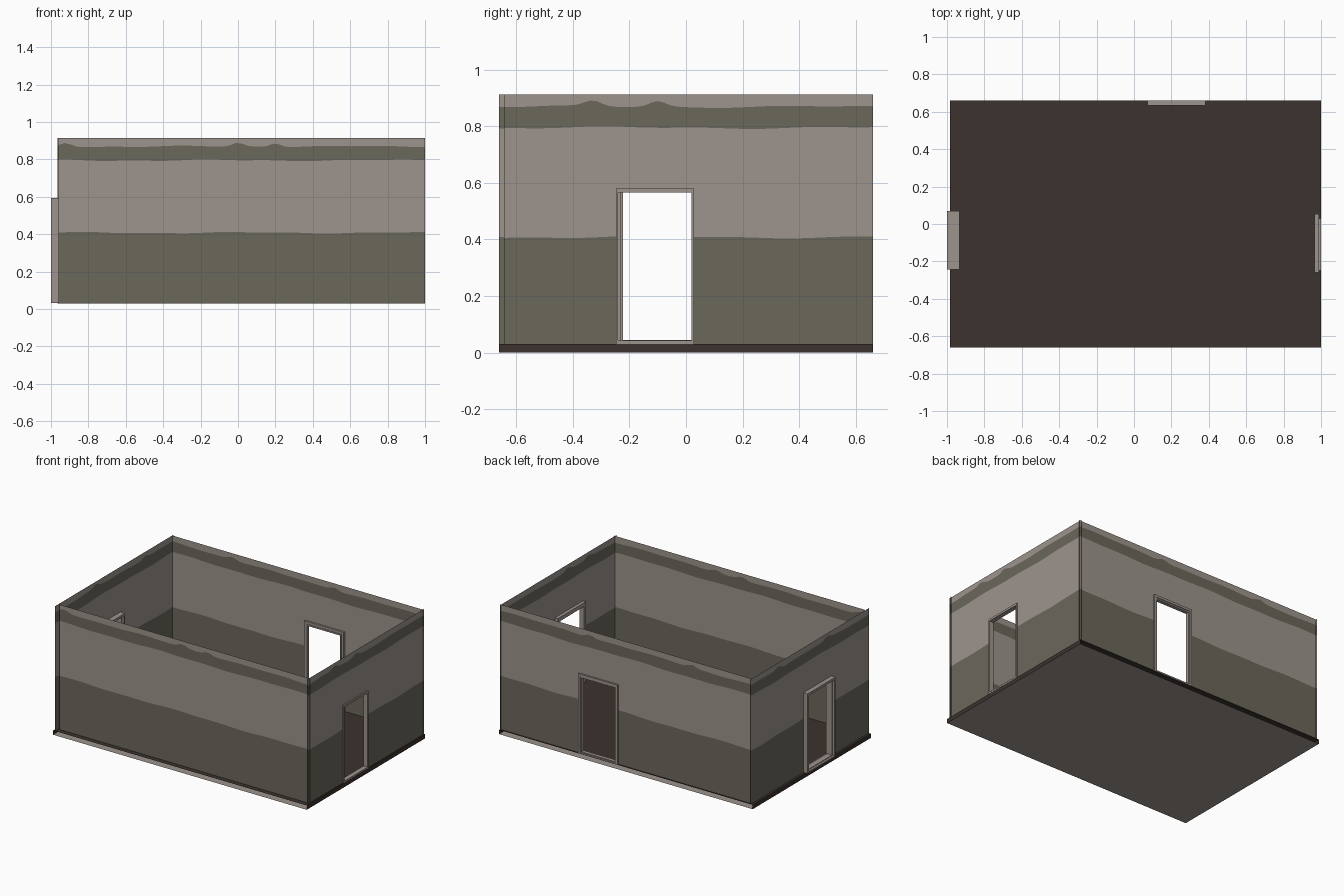
import bpy, bmesh, math, random
from mathutils import Vector

if "Cube" in bpy.data.objects:
    bpy.data.objects.remove(bpy.data.objects["Cube"])

random.seed(4)


def material(name, rgb):
    m = bpy.data.materials.new(name)
    m.diffuse_color = (*rgb, 1)
    m.use_nodes = True
    m.node_tree.nodes["Principled BSDF"].inputs["Base Color"].default_value = m.diffuse_color
    return m


PLASTER = material("pale_plaster", (0.337, 0.298, 0.266))
OLIVE = material("olive_paint", (0.147, 0.136, 0.105))
FLOOR = material("dark_floor", (0.045, 0.032, 0.026))


def finish(name, bm, mats):
    me = bpy.data.meshes.new(name)
    bm.to_mesh(me)
    bm.free()
    for m in mats:
        me.materials.append(m)
    ob = bpy.data.objects.new(name, me)
    bpy.context.collection.objects.link(ob)
    return ob


def quad(bm, pts, mat=0):
    f = bm.faces.new([bm.verts.new(p) for p in pts])
    f.material_index = mat
    return f


Z0, Z1 = 0.03, 0.913


def wavy(base, amp, phase, bumps=()):
    """Uneven hand-painted edge of a stripe."""
    def f(u):
        z = base + amp * (math.sin(7 * u + phase) + 0.6 * math.sin(17 * u + 2 * phase))
        return z + sum(0.02 * math.exp(-((u - b) / 0.04) ** 2) for b in bumps)
    return f


def wall(name, axis, pos, u0, u1, door=None, bumps=()):
    """Thin painted wall sheet along an axis, with an optional door gap."""
    bm = bmesh.new()
    ph = random.uniform(0, 6)
    edges = [lambda u: Z0, wavy(0.408, 0.003, ph), wavy(0.795, 0.003, ph + 1),
             wavy(0.869, 0.003, ph + 2, bumps), lambda u: Z1]
    n = 60
    us = [u0 + (u1 - u0) * i / n for i in range(n + 1)]
    if door:
        us = sorted(us + [door[0], door[1]])

    def point(u, z):
        return (u, pos, z) if axis == 'x' else (pos, u, z)

    for a, b in zip(us, us[1:]):
        if b - a < 1e-6:
            continue
        gap = door and door[0] < (a + b) / 2 < door[1]
        for k in range(4):
            lo, hi = edges[k], edges[k + 1]
            la, lb = lo(a), lo(b)
            if gap:
                if k == 0:
                    continue
                la, lb = max(la, door[2]), max(lb, door[2])
            quad(bm, [point(a, la), point(b, lb), point(b, hi(b)), point(a, hi(a))],
                 1 if k in (0, 2) else 0)
    bmesh.ops.remove_doubles(bm, verts=bm.verts, dist=1e-5)
    # face the sheet outwards
    bm.normal_update()
    out = Vector((0, pos, 0)) if axis == 'x' else Vector((pos, 0, 0))
    if sum(f.normal.dot(out) for f in bm.faces) < 0:
        bmesh.ops.reverse_faces(bm, faces=bm.faces)
    return finish(name, bm, [PLASTER, OLIVE])


def frame(name, axis, d0, d1, outer, inner):
    """Rectangular door ring: outer and inner are (u0, u1, z0, z1), depth d0..d1."""
    bm = bmesh.new()

    def point(u, z, d):
        return (u, d, z) if axis == 'x' else (d, u, z)

    def loop(r, d):
        a, b, lo, hi = r
        return [bm.verts.new(point(u, z, d)) for u, z in ((a, lo), (b, lo), (b, hi), (a, hi))]

    rings = [loop(outer, d0), loop(outer, d1), loop(inner, d1), loop(inner, d0)]
    for r, s in zip(rings, rings[1:] + rings[:1]):
        for i in range(4):
            j = (i + 1) % 4
            bm.faces.new((r[i], r[j], s[j], s[i]))
    bmesh.ops.recalc_face_normals(bm, faces=bm.faces)
    return finish(name, bm, [PLASTER])


# Floor slab: dark top and ends, pale underside, open along the long sides
bm = bmesh.new()
xa, xb, y = -0.984, 1.0, 0.66
quad(bm, [(xa, -y, Z0), (xb, -y, Z0), (xb, y, Z0), (xa, y, Z0)])
quad(bm, [(xb, -y, 0), (xb, y, 0), (xb, y, Z0), (xb, -y, Z0)])
quad(bm, [(xa, y, 0), (xa, -y, 0), (xa, -y, Z0), (xa, y, Z0)])
quad(bm, [(xa, y, 0), (xb, y, 0), (xb, -y, 0), (xa, -y, 0)], 1)
finish("floor_slab", bm, [FLOOR, PLASTER])

# Four walls, slightly crossing at the corners
wall("front_wall", 'x', -0.624, -0.96, 1.0, bumps=(-0.92, 0.0, 0.2))
wall("back_wall", 'x', 0.648, -0.965, 1.0, (0.085, 0.37, 0.58), bumps=(-0.5, 0.3))
wall("right_wall", 'y', 0.992, -0.643, 0.66, (-0.245, 0.026, 0.575), bumps=(-0.33, -0.1))
wall("left_wall", 'y', -0.968, -0.66, 0.66, (-0.235, 0.06, 0.58), bumps=(-0.2, 0.35))

# Door frames: a wide casing and a slimmer, deeper lining in each opening
frame("back_door_casing", 'x', 0.634, 0.66, (0.073, 0.382, 0.031, 0.594), (0.09, 0.365, 0.04, 0.577))
frame("back_door_lining", 'x', 0.63, 0.655, (0.09, 0.365, 0.031, 0.577), (0.098, 0.357, 0.045, 0.567))
frame("left_door_casing", 'y', -1.0, -0.932, (-0.243, 0.07, 0.031, 0.594), (-0.23, 0.055, 0.04, 0.577))
frame("left_door_lining", 'y', -0.985, -0.945, (-0.23, 0.055, 0.031, 0.577), (-0.223, 0.048, 0.045, 0.57))
frame("right_door_casing", 'y', 0.965, 0.988, (-0.26, 0.053, 0.031, 0.594), (-0.24, 0.022, 0.04, 0.567))
frame("right_door_lining", 'y', 0.97, 1.0, (-0.248, 0.029, 0.031, 0.58), (-0.24, 0.02, 0.042, 0.565))
